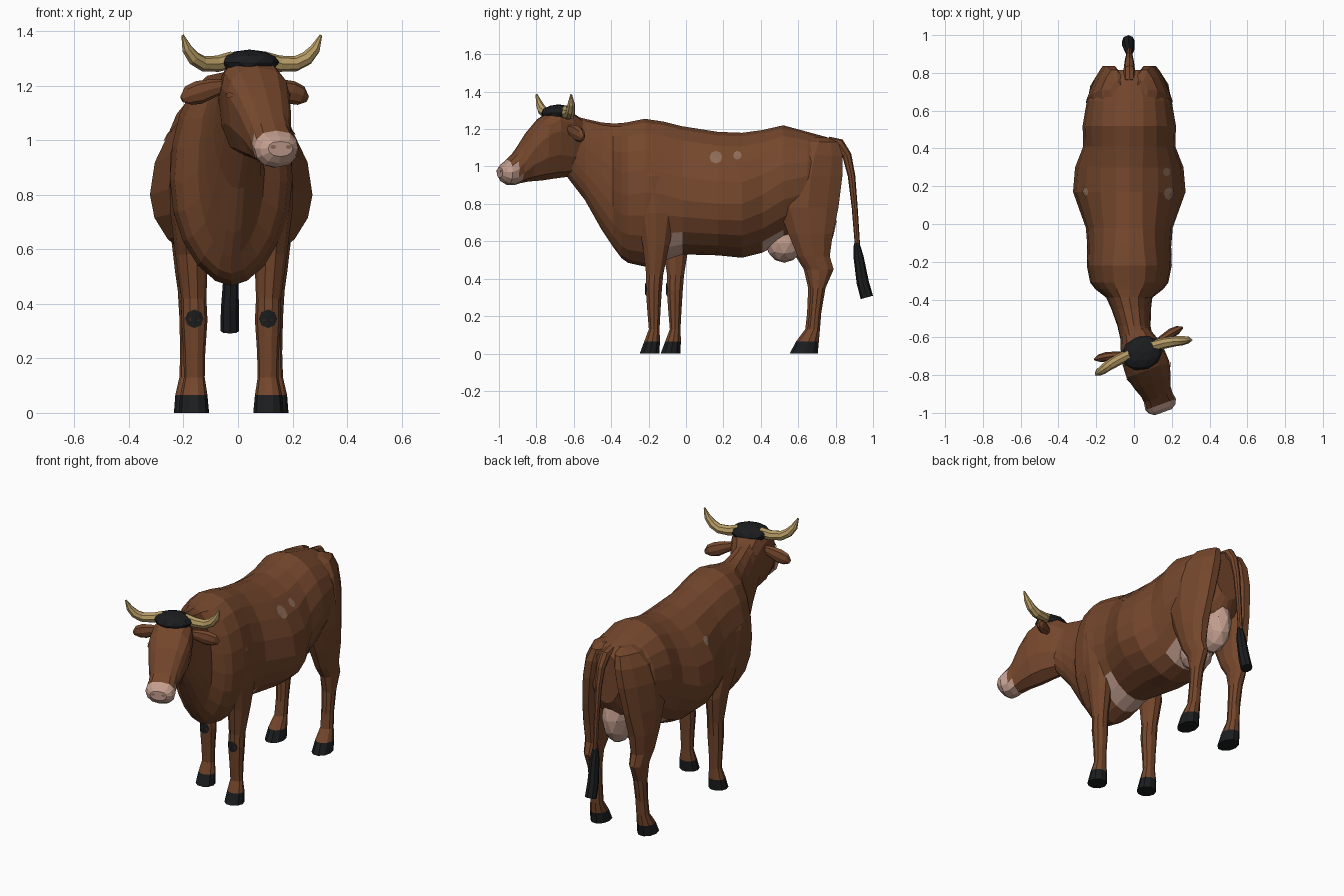
import bpy, bmesh, math
from mathutils import Vector
from mathutils.bvhtree import BVHTree

CX = -0.025          # body centre line


def mat(name, c):
    m = bpy.data.materials.new(name)
    m.diffuse_color = (*c, 1)
    return m


BROWN = mat("brown_hide", (0.175, 0.062, 0.025))
BLACK = mat("black_hair", (0.011, 0.012, 0.013))
PINK = mat("pale_pink_skin", (0.54, 0.34, 0.27))
HORN = mat("horn_tan", (0.47, 0.33, 0.13))
SPOT = mat("light_spot", (0.27, 0.15, 0.095))


def finish(name, bm, mats, rule=None):
    bmesh.ops.recalc_face_normals(bm, faces=bm.faces)
    if rule:
        for f in bm.faces:
            f.material_index = rule(f.calc_center_median())
    me = bpy.data.meshes.new(name)
    bm.to_mesh(me)
    bm.free()
    for m in mats:
        me.materials.append(m)
    ob = bpy.data.objects.new(name, me)
    bpy.context.collection.objects.link(ob)
    return ob


def loft(name, rings, mats, rule=None):
    """Skin a list of closed rings and cap both ends."""
    bm = bmesh.new()
    vr = [[bm.verts.new(p) for p in r] for r in rings]
    n = len(vr[0])
    for a, b in zip(vr, vr[1:]):
        for i in range(n):
            bm.faces.new((a[i], a[(i + 1) % n], b[(i + 1) % n], b[i]))
    bm.faces.new(vr[0])
    bm.faces.new(vr[-1])
    return finish(name, bm, mats, rule)


def egg(n, top, bot, w, zw, ptop=0.8, pbot=1.15):
    """Upright cross-section as (side, z), widest at height zw."""
    pts = []
    for i in range(n):
        a = 2 * math.pi * i / n
        s, c = math.sin(a), math.cos(a)
        p = ptop if c > 0 else pbot
        x = w * math.copysign(abs(s) ** p, s)
        pts.append((x, zw + c * ((top - zw) if c > 0 else (zw - bot))))
    return pts


def tube(name, path, radii, side, mats, n=8, flat=1.0):
    path = [Vector(p) for p in path]
    side = Vector(side).normalized()
    rings = []
    for i, p in enumerate(path):
        t = (path[min(i + 1, len(path) - 1)] - path[max(i - 1, 0)]).normalized()
        up = t.cross(side).normalized()
        rings.append([p + radii[i] * (flat * math.cos(2 * math.pi * k / n) * side
                                      + math.sin(2 * math.pi * k / n) * up) for k in range(n)])
    return loft(name, rings, mats)


def blob(name, centre, size, mats, yaw=0, sub=2):
    bm = bmesh.new()
    bmesh.ops.create_icosphere(bm, subdivisions=sub, radius=1)
    ob = finish(name, bm, mats)
    ob.location, ob.scale, ob.rotation_euler = centre, size, (0, 0, yaw)
    return ob


def plate(name, target, origin, direction, radius, m, squash=1.0):
    """Thin painted patch projected onto another part."""
    bm = bmesh.new()
    bm.from_mesh(target.data)
    tree = BVHTree.FromBMesh(bm)
    bm.free()
    d = Vector(direction).normalized()
    o = Vector(origin)
    h = d.cross(Vector((0, 0, 1))).normalized()
    u = h.cross(d)

    def hit(off):
        loc = tree.ray_cast(o + off, d)[0]
        return loc - d * 0.005 if loc else None
    mid = hit(Vector())
    pts = [hit(radius * (h * math.cos(k * math.pi / 4) + u * squash * math.sin(k * math.pi / 4)))
           for k in range(8)]
    if mid is None or None in pts:
        return
    bm = bmesh.new()
    mv, rim = bm.verts.new(mid), [bm.verts.new(p) for p in pts]
    for k in range(8):
        bm.faces.new((mv, rim[k], rim[(k + 1) % 8]))
    finish(name, bm, [m])


# Torso and neck: y, centre x, top, bottom, half width, widest height, upper sharpness
torso = [(-0.64, 0.02, 1.28, 0.95, 0.085, 1.12, 0.8), (-0.54, 0.0, 1.255, 0.82, 0.088, 1.03, 0.8),
         (-0.45, -0.015, 1.235, 0.66, 0.105, 0.95, 0.8), (-0.39, CX, 1.23, 0.57, 0.122, 0.88, 0.8),
         (-0.345, CX, 1.232, 0.51, 0.18, 0.85, 0.85), (-0.31, CX, 1.237, 0.485, 0.207, 0.85, 0.8),
         (-0.22, CX, 1.255, 0.465, 0.225, 0.86, 0.8), (-0.12, CX, 1.24, 0.495, 0.222, 0.85, 0.9),
         (-0.02, CX, 1.215, 0.53, 0.23, 0.82, 1.0), (0.17, CX, 1.185, 0.525, 0.298, 0.80, 1.25),
         (0.30, CX, 1.18, 0.512, 0.287, 0.80, 1.2), (0.41, CX, 1.195, 0.54, 0.244, 0.85, 1.0),
         (0.52, CX, 1.22, 0.60, 0.247, 0.92, 1.0), (0.65, CX, 1.185, 0.66, 0.225, 0.95, 0.95),
         (0.76, CX, 1.155, 0.72, 0.165, 0.97, 0.9), (0.815, CX, 1.12, 0.82, 0.10, 0.98, 0.8)]
body = loft("body", [[(cx + x, y, z) for x, z in egg(20, t, b, w, zw, p)]
                     for y, cx, t, b, w, zw, p in torso], [BROWN, PINK],
            lambda c: int((c.z < 0.61 and -0.12 < c.y < -0.02) or (c.z < 0.65 and 0.41 < c.y < 0.52)))

# Light spots on the flanks
for y, z, r, s in ((0.16, 1.05, 0.034, 1), (0.275, 1.06, 0.023, 1), (0.17, 1.02, 0.025, -1)):
    plate("flank_spot", body, (s, y, z), (-s, 0, 0), r, SPOT)

# Legs: z, front y, back y, side offset, half width
front = [(0.0, -0.25, -0.14, 0.137, 0.056), (0.065, -0.225, -0.137, 0.137, 0.05),
         (0.13, -0.20, -0.14, 0.135, 0.038), (0.22, -0.208, -0.135, 0.135, 0.04),
         (0.34, -0.217, -0.127, 0.135, 0.048), (0.42, -0.215, -0.12, 0.137, 0.046),
         (0.58, -0.235, -0.085, 0.145, 0.06), (0.75, -0.27, -0.05, 0.155, 0.07),
         (0.95, -0.31, -0.06, 0.155, 0.068), (1.1, -0.27, -0.12, 0.13, 0.05)]
hind = [(0.0, 0.555, 0.70, 0.155, 0.055), (0.065, 0.59, 0.705, 0.155, 0.05),
        (0.13, 0.64, 0.71, 0.152, 0.038), (0.22, 0.65, 0.717, 0.15, 0.037),
        (0.35, 0.655, 0.74, 0.15, 0.04), (0.45, 0.63, 0.785, 0.15, 0.046),
        (0.52, 0.585, 0.765, 0.15, 0.056), (0.64, 0.535, 0.785, 0.15, 0.07),
        (0.78, 0.48, 0.82, 0.145, 0.084), (0.95, 0.49, 0.845, 0.125, 0.098),
        (1.06, 0.53, 0.845, 0.105, 0.092), (1.13, 0.60, 0.82, 0.085, 0.065), (1.155, 0.66, 0.76, 0.07, 0.03)]


def leg(name, spec, s, shift):
    rings = []
    for z, y0, y1, xo, w in spec:
        dy = shift * max(0, min(1, (0.95 - z) / 0.4))
        ring = []
        for k in range(10):
            c, q = math.cos(k * math.pi / 5), math.sin(k * math.pi / 5)
            if spec is hind and z > 0.7 and c > 0 and q > 0:   # rump rounds inward at the back
                c *= 1 - 0.5 * q
            ring.append((CX + s * (xo + w * c), (y0 + y1) / 2 + dy + (y1 - y0) / 2 * q, z))
        rings.append(ring)
    return loft(name, rings, [BROWN, BLACK], lambda c: int(c.z < 0.064))


for s, tag, fs, hs in ((1, "right", 0, 0.008), (-1, "left", 0.112, -0.004)):
    fl = leg("front_leg_" + tag, front, s, fs)
    plate("knee_patch_" + tag, fl, (CX + s * 0.135, -0.6, 0.345), (0, 1, 0), 0.034, BLACK)
    leg("hind_leg_" + tag, hind, s, hs)

# Udder, reaching up between the thighs at the back
blob("udder", (CX, 0.525, 0.59), (0.095, 0.10, 0.105), [PINK])
blob("udder_rear", (CX, 0.685, 0.705), (0.085, 0.12, 0.175), [PINK])

# Tail and tuft
tube("tail", [(CX, 0.76, 1.13), (CX, 0.82, 1.12), (CX, 0.86, 1.06), (CX, 0.885, 0.95),
              (CX, 0.902, 0.78), (CX, 0.918, 0.56)], [0.03, 0.03, 0.025, 0.02, 0.016, 0.014], (1, 0, 0), [BROWN])
tube("tail_tuft", [(CX, 0.912, 0.59), (CX, 0.922, 0.52), (CX - 0.005, 0.945, 0.38), (CX - 0.005, 0.967, 0.30)],
     [0.015, 0.027, 0.033, 0.034], (1, 0, 0), [BLACK])

# Head frame, turned about 20 degrees: v sideways, u forward
YAW = math.radians(20)
SIDE = Vector((math.cos(YAW), math.sin(YAW), 0))
FWD = Vector((math.sin(YAW), -math.cos(YAW), 0))
PIVOT = Vector((0.03, -0.65, 0))


def H(v, u, z):
    return PIVOT + SIDE * v + FWD * u + Vector((0, 0, z))


def muzzle(c):
    return int((c - PIVOT).dot(FWD) + (0.97 - c.z) * 0.8 > 0.265)


# Head: u, top, bottom, half width, widest height
skull = [(-0.09, 1.26, 0.98, 0.075, 1.12), (-0.02, 1.305, 0.945, 0.10, 1.16), (0.06, 1.31, 0.935, 0.118, 1.19),
         (0.13, 1.265, 0.925, 0.121, 1.17), (0.20, 1.19, 0.92, 0.102, 1.10), (0.255, 1.115, 0.91, 0.082, 1.02),
         (0.285, 1.075, 0.90, 0.08, 0.985), (0.325, 1.035, 0.90, 0.086, 0.97), (0.35, 1.015, 0.915, 0.074, 0.97),
         (0.368, 0.995, 0.94, 0.048, 0.97)]
head = loft("head", [[H(v, u, z) for v, z in egg(12, t, b, w, zw, 0.75, 0.85)] for u, t, b, w, zw in skull],
            [BROWN, PINK], muzzle)

# Forelock
blob("forelock", H(0.0, 0.035, 1.285), (0.112, 0.09, 0.047), [BLACK], YAW)

for s, tag in ((1, "right"), (-1, "left")):
    # Horns
    tube("horn_" + tag, [H(s * v, u, z) for v, u, z in
                         ((0.06, 0.02, 1.295), (0.12, 0.025, 1.28), (0.18, 0.035, 1.28), (0.22, 0.045, 1.3),
                          (0.25, 0.052, 1.335), (0.27, 0.06, 1.385))],
         [0.031, 0.03, 0.028, 0.026, 0.02, 0.005], FWD, [HORN])
    # Ears
    tube("ear_" + tag, [H(s * v, u, z) for v, u, z in
                        ((0.08, 0.01, 1.20), (0.13, 0.0, 1.19), (0.18, -0.01, 1.175), (0.22, -0.015, 1.163),
                         (0.245, -0.018, 1.15))],
         [0.022, 0.034, 0.043, 0.036, 0.012], FWD, [BROWN], 8, 0.6)
    # Eyelids and nostrils
    plate("eyelid_" + tag, head, H(s * 0.4, 0.145, 1.165), -s * SIDE, 0.02, BROWN, 0.5)
    plate("nostril_" + tag, head, H(s * 0.03, 0.6, 0.975), -FWD, 0.011, SPOT, 0.7)
